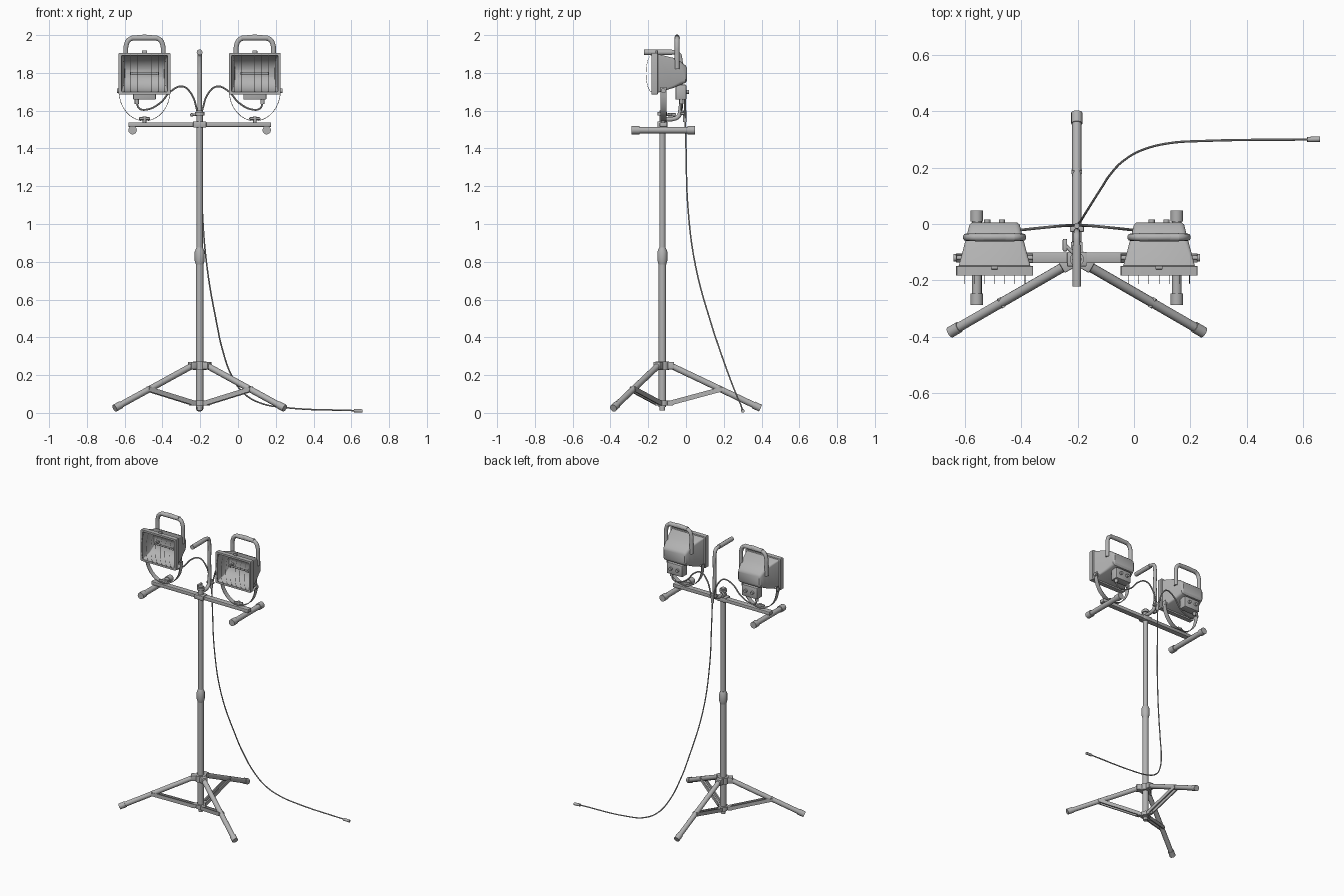
import bpy, bmesh, math
from mathutils import Vector

cube = bpy.data.objects.get("Cube")
if cube:
    bpy.data.objects.remove(cube, do_unlink=True)

grey = bpy.data.materials.new("grey metal")
grey.use_nodes = True
COLOUR = (0.45, 0.45, 0.45, 1)
grey.diffuse_color = COLOUR
grey.node_tree.nodes["Principled BSDF"].inputs["Base Color"].default_value = COLOUR

CX, CY = -0.203, -0.125      # pole axis


def finish(ob, angle=40):
    ob.data.materials.clear()
    ob.data.materials.append(grey)
    bpy.ops.object.select_all(action='DESELECT')
    ob.select_set(True)
    bpy.context.view_layer.objects.active = ob
    if ob.type == 'CURVE':
        bpy.ops.object.convert(target='MESH')
        ob = bpy.context.view_layer.objects.active
    bpy.ops.object.shade_smooth_by_angle(angle=math.radians(angle))
    return ob


def tube(name, pts, r, smooth=False, sides=3):
    """Round bar through points; smooth makes it a flowing curve."""
    cu = bpy.data.curves.new(name, 'CURVE')
    cu.dimensions = '3D'
    cu.bevel_depth = r
    cu.bevel_resolution = sides
    cu.use_fill_caps = True
    cu.resolution_u = 6
    sp = cu.splines.new('BEZIER' if smooth else 'POLY')
    if smooth:
        sp.bezier_points.add(len(pts) - 1)
        for b, p in zip(sp.bezier_points, pts):
            b.co = p
            b.handle_left_type = b.handle_right_type = 'AUTO'
    else:
        sp.points.add(len(pts) - 1)
        for b, p in zip(sp.points, pts):
            b.co = (*p, 1)
    ob = bpy.data.objects.new(name, cu)
    bpy.context.collection.objects.link(ob)
    return finish(ob)


def mesh(name, bm):
    bmesh.ops.recalc_face_normals(bm, faces=bm.faces)
    me = bpy.data.meshes.new(name)
    bm.to_mesh(me)
    bm.free()
    ob = bpy.data.objects.new(name, me)
    bpy.context.collection.objects.link(ob)
    return finish(ob, 30)


def box(name, centre, size, bevel=0.0, turn=0.0):
    bm = bmesh.new()
    bmesh.ops.create_cube(bm, size=1)
    bmesh.ops.scale(bm, vec=size, verts=bm.verts)
    if bevel:
        bmesh.ops.bevel(bm, geom=bm.edges[:], offset=bevel, segments=2,
                        affect='EDGES', profile=0.5)
    ob = mesh(name, bm)
    ob.location = centre
    ob.rotation_euler.z = turn
    return ob


def loft(name, rings):
    """Closed skin through matching rings of points."""
    bm = bmesh.new()
    rows = [[bm.verts.new(p) for p in ring] for ring in rings]
    n = len(rows[0])
    for a, b in zip(rows, rows[1:]):
        for i in range(n):
            j = (i + 1) % n
            bm.faces.new((a[i], a[j], b[j], b[i]))
    bm.faces.new(rows[0])
    bm.faces.new(rows[-1])
    return mesh(name, bm)


def rounded_rect(cx, y, hw, z0, z1, r):
    """Rounded rectangle ring facing the front."""
    pts = []
    corners = [(hw - r, z1 - r), (r - hw, z1 - r), (r - hw, z0 + r), (hw - r, z0 + r)]
    for k, (x, z) in enumerate(corners):
        for t in range(4):
            a = math.pi / 2 * (k + t / 3)
            pts.append((cx + x + r * math.cos(a), y, z + r * math.sin(a)))
    return pts


def up(name, z0, z1, r):
    return tube(name, [(CX, CY, z0), (CX, CY, z1)], r, sides=6)


# Telescopic pole
up("pole_foot", 0.012, 0.05, 0.015)
up("lower_pole", 0.03, 0.82, 0.020)
up("upper_pole", 0.82, 1.60, 0.0165)
up("pole_top_cap", 1.575, 1.592, 0.025)
up("upper_hub", 0.228, 0.272, 0.036)
up("lower_hub", 0.038, 0.066, 0.032)

# Collar with tapered ends
loft("pole_collar", [[(CX + r * math.cos(k * math.pi / 8), CY + r * math.sin(k * math.pi / 8), z)
                      for k in range(16)]
                     for z, r in ((0.785, 0.020), (0.805, 0.026), (0.855, 0.026), (0.875, 0.017))])

# Tripod legs with paired flat braces
for k in range(3):
    a = math.radians(90 + 120 * k)
    out = Vector((math.cos(a), math.sin(a), 0))
    side = Vector((-math.sin(a), math.cos(a), 0))

    def at(r, z, s=0.0):
        return Vector((CX, CY, z)) + out * r + side * s

    box("leg_lug", at(0.042, 0.25), (0.04, 0.042, 0.04), 0.004, a)
    box("brace_lug", at(0.038, 0.052), (0.04, 0.03, 0.026), 0.003, a)
    top, foot = at(0.045, 0.25), at(0.515, 0.027)
    tube("leg", [top, foot], 0.0165, sides=5)
    tube("foot_cap", [top.lerp(foot, 0.93), top.lerp(foot, 1.01)], 0.020, sides=5)
    for s in (-0.013, 0.013):
        loft("brace", [[at(r, z + dz, s + ds) for ds, dz in
                        ((-0.004, -0.013), (0.004, -0.013), (0.004, 0.013), (-0.004, 0.013))]
                       for r, z in ((0.04, 0.052), (0.315, 0.126))])
    tube("brace_pin", [at(0.31, 0.127, -0.019), at(0.31, 0.127, 0.019)], 0.008)

# Crossbar and clamp
box("crossbar", (CX, CY + 0.005, 1.526), (0.755, 0.038, 0.024), 0.003)
box("crossbar_clamp", (CX, CY, 1.527), (0.07, 0.052, 0.032), 0.004)
tube("clamp_screw", [(CX - 0.01, CY + 0.02, 1.578), (-0.245, -0.075, 1.578)], 0.007)
box("clamp_knob", (-0.245, -0.075, 1.578), (0.016, 0.045, 0.018), 0.005)

# Rear hook that carries the cord
tube("cord_hook", [(CX, -0.12, 1.555), (CX, -0.065, 1.557), (CX, -0.04, 1.57),
                   (CX, -0.03, 1.60), (CX, -0.03, 1.75), (CX, -0.03, 1.87),
                   (CX, -0.04, 1.9), (CX, -0.068, 1.909), (CX, -0.14, 1.909)],
     0.012, True)
tube("hook_grip", [(CX, -0.075, 1.909), (CX, -0.222, 1.909)], 0.0155)

Z = 1.797                    # lamp centre height
for s in (-1, 1):
    def X(d):
        return CX + s * d
    cx = X(0.292)

    # End tubes with caps
    ex = X(0.355)
    tube("end_tube", [(ex, -0.27, 1.497), (ex, 0.03, 1.497)], 0.0175, sides=5)
    for y0, y1 in ((-0.288, -0.246), (0.008, 0.048)):
        tube("end_cap", [(ex, y0, 1.497), (ex, y1, 1.497)], 0.0225, sides=5)

    # Lamp housing with rim and hollow reflector
    shape = [(0.006, 0.080, -0.036, 0.028, 0.012), (-0.002, 0.089, -0.050, 0.042, 0.018),
             (-0.03, 0.096, -0.060, 0.064, 0.018), (-0.065, 0.105, -0.076, 0.082, 0.014),
             (-0.148, 0.127, -0.102, 0.102, 0.008), (-0.150, 0.137, -0.111, 0.109, 0.006),
             (-0.182, 0.137, -0.111, 0.109, 0.006), (-0.182, 0.123, -0.097, 0.096, 0.005),
             (-0.150, 0.120, -0.090, 0.090, 0.005), (-0.115, 0.114, -0.074, 0.074, 0.005),
             (-0.090, 0.108, -0.050, 0.050, 0.005), (-0.078, 0.104, -0.022, 0.022, 0.005)]
    loft("lamp_housing", [rounded_rect(cx, y, w, Z + b, Z + t, r)
                          for y, w, b, t, r in shape])
    tube("lamp_bulb", [(cx - 0.066, -0.115, Z), (cx + 0.066, -0.115, Z)], 0.006)
    for e in (-1, 1):
        box("bulb_holder", (cx + e * 0.07, -0.1, Z), (0.012, 0.045, 0.014))

    # Guard wires bowed over the opening
    for k in range(-3, 4):
        arc = [(cx + k * 0.036, -0.178 - 0.034 * math.cos(t * math.pi / 8),
                Z + 0.1 * math.sin(t * math.pi / 8)) for t in range(-4, 5)]
        tube("guard_wire", arc, 0.001, sides=0)
    box("rim_clip", (cx, -0.155, 1.911), (0.026, 0.012, 0.016), 0.003)

    # Carrying handle
    tube("lamp_handle", [(cx + x, -0.047, z) for x, z in (
        (-0.098, 1.82), (-0.099, 1.90), (-0.097, 1.945), (-0.082, 1.975), (-0.05, 1.985),
        (0.05, 1.985), (0.082, 1.975), (0.097, 1.945), (0.099, 1.90), (0.098, 1.82))],
        0.0135, True)
    tube("handle_grip", [(cx - 0.07, -0.047, 1.985), (cx + 0.07, -0.047, 1.985)], 0.0148)

    # Junction box with screws and cord gland
    box("junction_box", (cx, -0.027, 1.698), (0.122, 0.058, 0.08), 0.006)
    for e in (-1, 1):
        tube("box_screw", [(cx + e * 0.026, -0.003, 1.70), (cx + e * 0.026, 0.016, 1.70)], 0.011)
    tube("cord_gland", [(X(0.333), -0.025, 1.665), (X(0.333), -0.025, 1.635)], 0.011)

    # Swivel bracket: flat strip bent to a half oval, with pivots and wing nut
    rings = []
    for k in range(17):
        a = math.pi * (1 + k / 16)
        c, n = math.cos(a), math.sin(a)
        outer, inner = (0.137, 0.161), (0.134, 0.158)
        rings.append([(cx + r[0] * c, y, 1.705 + r[1] * n)
                      for r, y in ((outer, -0.136), (outer, -0.104),
                                   (inner, -0.104), (inner, -0.136))])
    loft("swivel_bracket", rings)
    for e in (-1, 1):
        box("bracket_end", (cx + e * 0.1355, -0.12, 1.71), (0.003, 0.032, 0.03))
        tube("pivot_pin", [(cx + e * 0.11, -0.12, 1.712), (cx + e * 0.137, -0.12, 1.712)], 0.008)
    tube("pivot_knob", [(X(0.426), -0.12, 1.705), (X(0.438), -0.12, 1.705)], 0.013)
    tube("bracket_bolt", [(cx, -0.12, 1.53), (cx, -0.12, 1.568)], 0.010)
    box("wing_nut", (cx, -0.12, 1.558), (0.06, 0.016, 0.015), 0.005, 0.3)

    # Short cord from lamp to hook
    tube("lamp_cord", [(X(d), y, z) for d, y, z in (
        (0.333, -0.025, 1.64), (0.32, -0.025, 1.612), (0.285, -0.025, 1.605),
        (0.21, -0.022, 1.64), (0.15, -0.016, 1.705), (0.09, -0.01, 1.728),
        (0.045, -0.006, 1.69), (0.016, -0.005, 1.61), (0.004, -0.005, 1.55))], 0.0048, True, 2)

# Cord joint, long power cord and plug
tube("cord_joint", [(CX, -0.006, 1.60), (CX, -0.006, 1.54)], 0.010)
box("cord_clip", (CX, -0.018, 1.585), (0.05, 0.02, 0.014), 0.003)
tube("power_cord", [(CX, -0.005, 1.56), (-0.20, 0, 1.4), (-0.19, 0.01, 1.09),
                    (-0.165, 0.05, 0.78), (-0.11, 0.137, 0.46), (-0.085, 0.175, 0.345),
                    (-0.03, 0.23, 0.19), (0.035, 0.265, 0.1), (0.125, 0.287, 0.05),
                    (0.25, 0.295, 0.028), (0.62, 0.30, 0.012)], 0.004, True, 2)
tube("plug", [(0.615, 0.30, 0.012), (0.66, 0.301, 0.010)], 0.0095)
